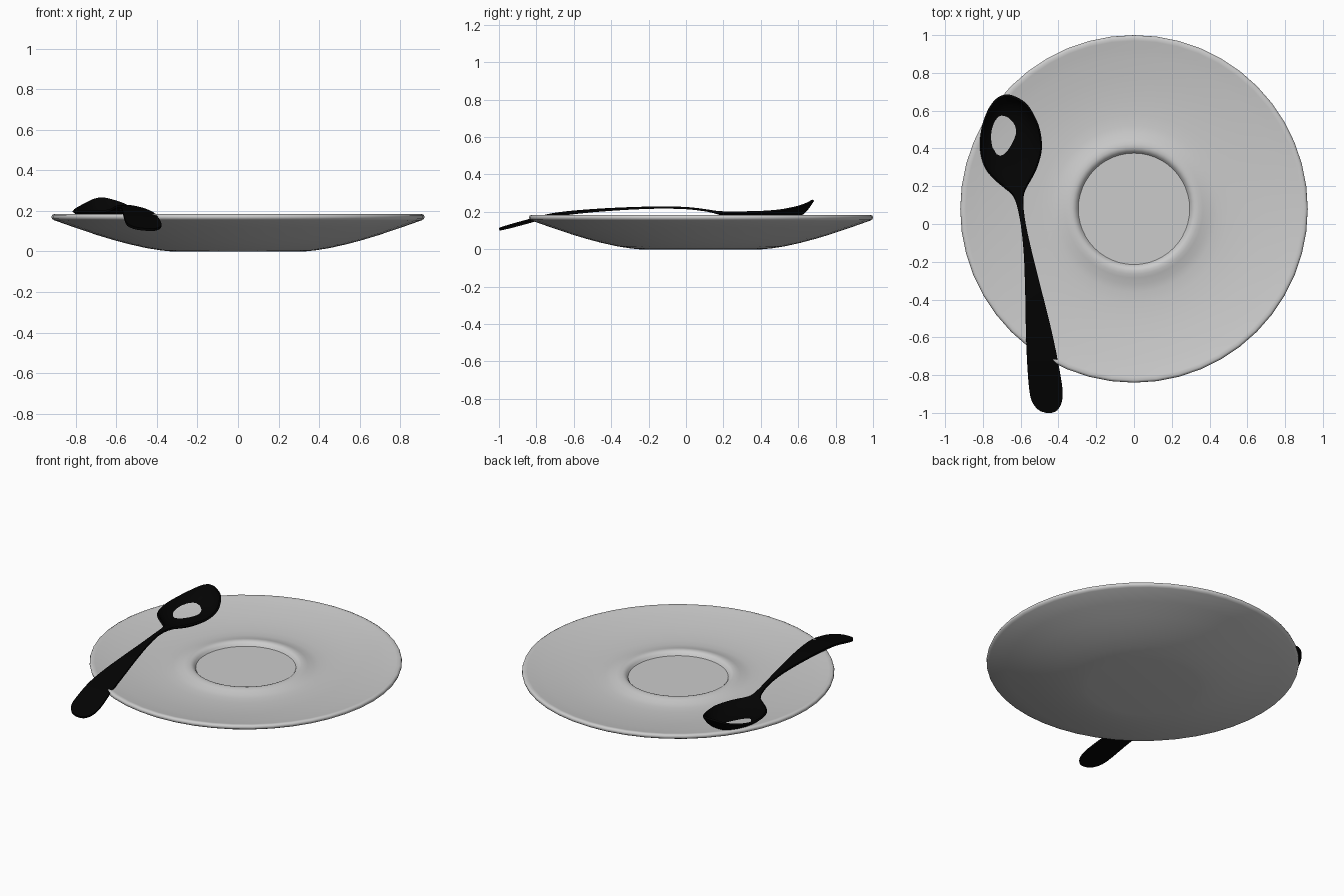
import bpy, bmesh, math

if "Cube" in bpy.data.objects:
    bpy.data.objects.remove(bpy.data.objects["Cube"])


def material(name, rgb):
    m = bpy.data.materials.new(name)
    m.diffuse_color = (*rgb, 1)
    m.use_nodes = True
    m.node_tree.nodes["Principled BSDF"].inputs["Base Color"].default_value = m.diffuse_color
    return m


def finish(bm, name, mat, angle, thickness=0):
    me = bpy.data.meshes.new(name)
    bm.to_mesh(me)
    bm.free()
    ob = bpy.data.objects.new(name, me)
    bpy.context.collection.objects.link(ob)
    me.materials.append(mat)
    bpy.ops.object.select_all(action='DESELECT')
    ob.select_set(True)
    bpy.context.view_layer.objects.active = ob
    if thickness:
        mod = ob.modifiers.new("thickness", 'SOLIDIFY')
        mod.thickness = thickness
        mod.offset = -1
        bpy.ops.object.modifier_apply(modifier=mod.name)
    bpy.ops.object.shade_smooth_by_angle(angle=math.radians(angle))
    return ob


def catmull(p0, p1, p2, p3, t):
    return [0.5 * (2*b + (c - a)*t + (2*a - 5*b + 4*c - d)*t*t
                   + (3*b - a - 3*c + d)*t**3)
            for a, b, c, d in zip(p0, p1, p2, p3)]


def smooth_rows(rows, steps):
    out = []
    for i in range(len(rows) - 1):
        a = rows[max(i - 1, 0)]
        d = rows[min(i + 2, len(rows) - 1)]
        out += [catmull(a, rows[i], rows[i + 1], d, k / steps) for k in range(steps)]
    return out + [rows[-1]]


porcelain = material("pale grey porcelain", (0.6, 0.6, 0.6))
black = material("black metal", (0.001, 0.001, 0.001))

# Saucer: closed profile (radius, height) from underside centre to well centre
SEG = 48
CY = 0.08
profile = [(0, 0), (0.33, 0), (0.38, 0.005), (0.45, 0.016), (0.535, 0.035),
           (0.61, 0.055), (0.69, 0.079), (0.80, 0.116), (0.905, 0.153),
           (0.917, 0.160), (0.92, 0.170), (0.917, 0.179), (0.907, 0.184),
           (0.89, 0.181), (0.85, 0.173), (0.80, 0.165), (0.70, 0.151),
           (0.60, 0.141), (0.50, 0.136), (0.44, 0.137), (0.40, 0.142),
           (0.365, 0.153), (0.345, 0.158), (0.327, 0.159), (0.314, 0.155),
           (0.304, 0.147), (0.295, 0.134), (0, 0.134)]
bm = bmesh.new()
rings = []
for r, z in profile:
    if r == 0:
        rings.append([bm.verts.new((0, CY, z))] * SEG)
    else:
        rings.append([bm.verts.new((r * math.cos(2*math.pi*i/SEG),
                                    CY + r * math.sin(2*math.pi*i/SEG), z))
                      for i in range(SEG)])
for a, b in zip(rings, rings[1:]):
    for i in range(SEG):
        j = (i + 1) % SEG
        quad = list(dict.fromkeys([a[j], a[i], b[i], b[j]]))
        bm.faces.new(quad)
bmesh.ops.recalc_face_normals(bm, faces=bm.faces[:])
finish(bm, "saucer", porcelain, 45)

# Spoon: rows of (y, left x, right x, edge height, bowl depth, roll)
rows = [(-1.0, -0.465, -0.435, 0.113, 0, 0.06),
        (-0.985, -0.505, -0.405, 0.117, 0, 0.06),
        (-0.94, -0.54, -0.382, 0.129, 0, 0.06),
        (-0.87, -0.555, -0.379, 0.148, 0, 0.06),
        (-0.72, -0.566, -0.404, 0.187, 0, 0.06),
        (-0.55, -0.572, -0.440, 0.208, 0, 0.05),
        (-0.35, -0.576, -0.490, 0.222, 0, 0.03),
        (-0.15, -0.584, -0.540, 0.229, 0, 0),
        (0.0, -0.600, -0.573, 0.226, 0, 0),
        (0.10, -0.620, -0.586, 0.215, 0, 0),
        (0.16, -0.642, -0.586, 0.206, 0.004, 0),
        (0.20, -0.685, -0.573, 0.203, 0.014, 0),
        (0.25, -0.742, -0.545, 0.203, 0.030, 0),
        (0.31, -0.786, -0.517, 0.203, 0.042, 0),
        (0.40, -0.808, -0.495, 0.205, 0.049, 0),
        (0.50, -0.800, -0.507, 0.213, 0.055, 0),
        (0.58, -0.774, -0.542, 0.228, 0.054, 0),
        (0.63, -0.746, -0.577, 0.243, 0.038, 0),
        (0.66, -0.717, -0.622, 0.257, 0.014, 0),
        (0.675, -0.685, -0.660, 0.266, 0, 0)]
ACROSS = 16
bm = bmesh.new()
grid = []
for y, left, right, z, depth, roll in smooth_rows(rows, 4):
    line = []
    for k in range(ACROSS + 1):
        u = 2 * k / ACROSS - 1
        half = (right - left) / 2
        dip = max(depth, 0) * (1 - abs(u)**3)
        line.append(bm.verts.new(((left + right) / 2 + u * half, y,
                                  z - dip - roll * u * half)))
    grid.append(line)
for a, b in zip(grid, grid[1:]):
    for k in range(ACROSS):
        bm.faces.new((a[k], a[k + 1], b[k + 1], b[k]))
finish(bm, "spoon", black, 40, 0.012)
